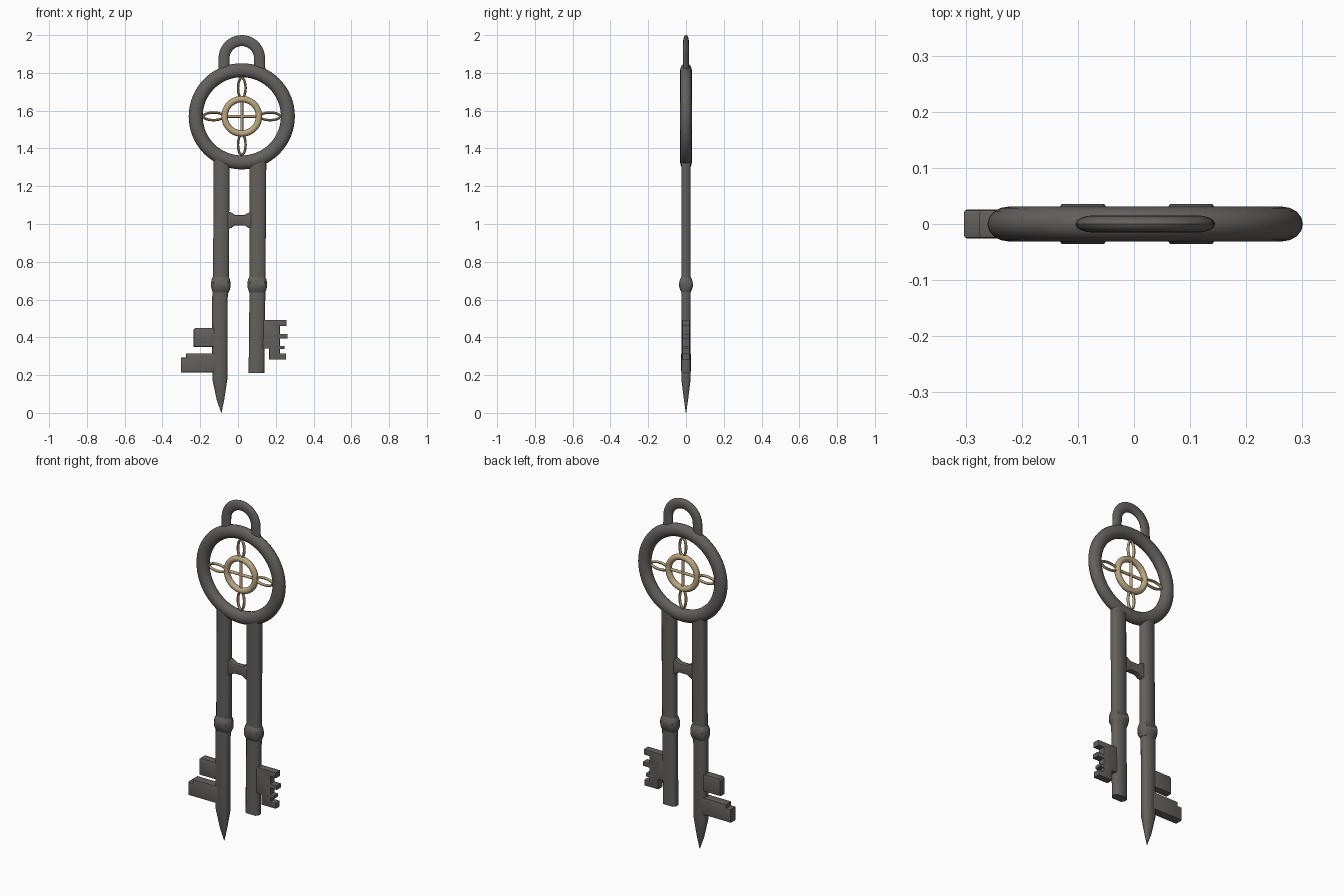
import bpy, bmesh, math

if "Cube" in bpy.data.objects:
    bpy.data.objects.remove(bpy.data.objects["Cube"])


def material(name, rgb, rough):
    m = bpy.data.materials.new(name)
    m.use_nodes = True
    m.diffuse_color = (*rgb, 1)
    node = m.node_tree.nodes["Principled BSDF"]
    node.inputs["Base Color"].default_value = (*rgb, 1)
    node.inputs["Roughness"].default_value = rough
    return m


IRON = material("dark iron", (0.125, 0.118, 0.110), 0.6)
BRASS = material("pale brass", (0.50, 0.39, 0.22), 0.5)
CX, CZ = 0.02, 1.57          # centre of the round bow


def finish(ob, mat, angle):
    ob.data.materials.append(mat)
    bpy.ops.object.select_all(action="DESELECT")
    ob.select_set(True)
    bpy.context.view_layer.objects.active = ob
    bpy.ops.object.shade_smooth_by_angle(angle=math.radians(angle))
    return ob


def mesh_object(name, bm, mat, angle=35):
    bmesh.ops.recalc_face_normals(bm, faces=bm.faces[:])
    me = bpy.data.meshes.new(name)
    bm.to_mesh(me)
    bm.free()
    ob = bpy.data.objects.new(name, me)
    bpy.context.collection.objects.link(ob)
    return finish(ob, mat, angle)


def sweep(name, path, rx, ry, mat, closed=True, sides=16):
    """Elliptical tube along a path in the front plane; rx in plane, ry in depth."""
    bm = bmesh.new()
    rows, n = [], len(path)
    for i, (x, z) in enumerate(path):
        a = path[(i - 1) % n] if closed else path[max(i - 1, 0)]
        b = path[(i + 1) % n] if closed else path[min(i + 1, n - 1)]
        dx, dz = b[0] - a[0], b[1] - a[1]
        d = math.hypot(dx, dz)
        row = []
        for k in range(sides):
            t = math.tau * k / sides
            r = rx * math.cos(t)
            row.append(bm.verts.new((x - dz / d * r, ry * math.sin(t), z + dx / d * r)))
        rows.append(row)
    for i in range(n if closed else n - 1):
        p, q = rows[i], rows[(i + 1) % n]
        for k in range(sides):
            j = (k + 1) % sides
            bm.faces.new((p[k], p[j], q[j], q[k]))
    if not closed:
        bm.faces.new(rows[0])
        bm.faces.new(rows[-1])
    return mesh_object(name, bm, mat, 40)


def ellipse(cx, cz, a, b, n):
    return [(cx + a * math.cos(math.tau * i / n), cz + b * math.sin(math.tau * i / n))
            for i in range(n)]


def shaft(name, rows):
    """Bar with chamfered box section; each row is centre x, z, half width, half depth."""
    bm = bmesh.new()
    section = [(1, -.45), (1, .45), (.72, 1), (-.72, 1),
               (-1, .45), (-1, -.45), (-.72, -1), (.72, -1)]
    rings = [[bm.verts.new((cx + u * w, v * h, z)) for u, v in section]
             for cx, z, w, h in rows]
    for p, q in zip(rings, rings[1:]):
        for k in range(8):
            j = (k + 1) % 8
            bm.faces.new((p[k], p[j], q[j], q[k]))
    bm.faces.new(rings[0])
    bm.faces.new(rings[-1])
    return mesh_object(name, bm, IRON, 50)


def plate(name, outline, depth, bevel):
    """Extruded outline in the front plane with softened edges."""
    bm = bmesh.new()
    face = bm.faces.new([bm.verts.new((x, -depth, z)) for x, z in outline])
    out = bmesh.ops.extrude_face_region(bm, geom=[face])
    moved = [v for v in out["geom"] if isinstance(v, bmesh.types.BMVert)]
    bmesh.ops.translate(bm, vec=(0, 2 * depth, 0), verts=moved)
    bmesh.ops.recalc_face_normals(bm, faces=bm.faces[:])
    rim = [e for e in bm.edges if abs(e.verts[0].co.y - e.verts[1].co.y) < 1e-5]
    bmesh.ops.bevel(bm, geom=rim, offset=bevel, segments=2, profile=0.5, affect="EDGES")
    return mesh_object(name, bm, IRON, 40)


# Bow ring and hanging loop
sweep("bow_ring", ellipse(CX, CZ, .244, .244, 64), .037, .031, IRON)
arch = [(CX + .094 * math.cos(math.pi * i / 24), 1.877 + .094 * math.sin(math.pi * i / 24))
        for i in range(25)]
arch = [(CX + .096, 1.80)] + arch + [(CX - .096, 1.80)]
sweep("hanging_loop", arch, .029, .015, IRON, closed=False)

# Brass centre: ring, crossed wires and four petal loops
sweep("centre_ring", ellipse(CX, CZ, .091, .091, 48), .017, .017, BRASS)
sweep("cross_wire_level", [(CX - .085, CZ), (CX + .085, CZ)], .008, .008, BRASS, False, 10)
sweep("cross_wire_upright", [(CX, CZ - .085), (CX, CZ + .085)], .008, .008, BRASS, False, 10)
for side, dx, dz in (("left", 1, 0), ("right", -1, 0), ("top", 0, 1), ("bottom", 0, -1)):
    a, b = (.053, .020) if dx else (.020, .053)
    sweep("petal_loop_" + side, ellipse(CX + .150 * dx, CZ + .150 * dz, a, b, 32),
          .0065, .009, BRASS, sides=10)

# Two shafts, one pointed and one blunt
shaft("pointed_shaft", [(-.088, 0, .001, .001), (-.093, .07, .020, .011),
                        (-.096, .18, .040, .025), (-.096, .60, .041, .025),
                        (-.090, .72, .042, .025), (-.087, 1.345, .042, .025)])
shaft("blunt_shaft", [(.098, .21, .042, .025), (.103, .66, .042, .025),
                      (.106, 1.345, .044, .025)])

# Rounded collars
for name, x in (("right_collar", -.091), ("left_collar", .102)):
    shaft(name, [(x, .635, .041, .024), (x, .650, .047, .030), (x, .668, .052, .036),
                 (x, .690, .052, .036), (x, .708, .048, .031), (x, .722, .041, .024)])

# Bridge between the shafts, flared where it meets them
half = [(-.06, .050), (-.035, .040), (-.015, .027), (.035, .027), (.055, .040), (.08, .050)]
plate("bridge", [(x, 1.02 - h) for x, h in half] + [(x, 1.02 + h) for x, h in reversed(half)],
      .018, .007)

# Key bits of the pointed shaft
plate("upper_bit", [(-.235, .35), (-.11, .35), (-.11, .45), (-.225, .45), (-.235, .44)],
      .023, .006)
plate("lower_bit", [(-.303, .215), (-.11, .215), (-.11, .315), (-.275, .315),
                    (-.275, .292), (-.303, .292)], .026, .006)

# Toothed bit of the blunt shaft
teeth = [(.255, .282, .315), (.245, .337, .355), (.262, .393, .418), (.257, .460, .492)]
outline = [(.12, .340), (.165, .340), (.165, .282)]
for tip, low, high in teeth:
    outline += [(.222, low)] if low > .3 else []
    outline += [(tip, low), (tip, high), (.222, high)]
outline = outline[:-1] + [(.12, .492)]
plate("toothed_bit", outline, .021, .004)
